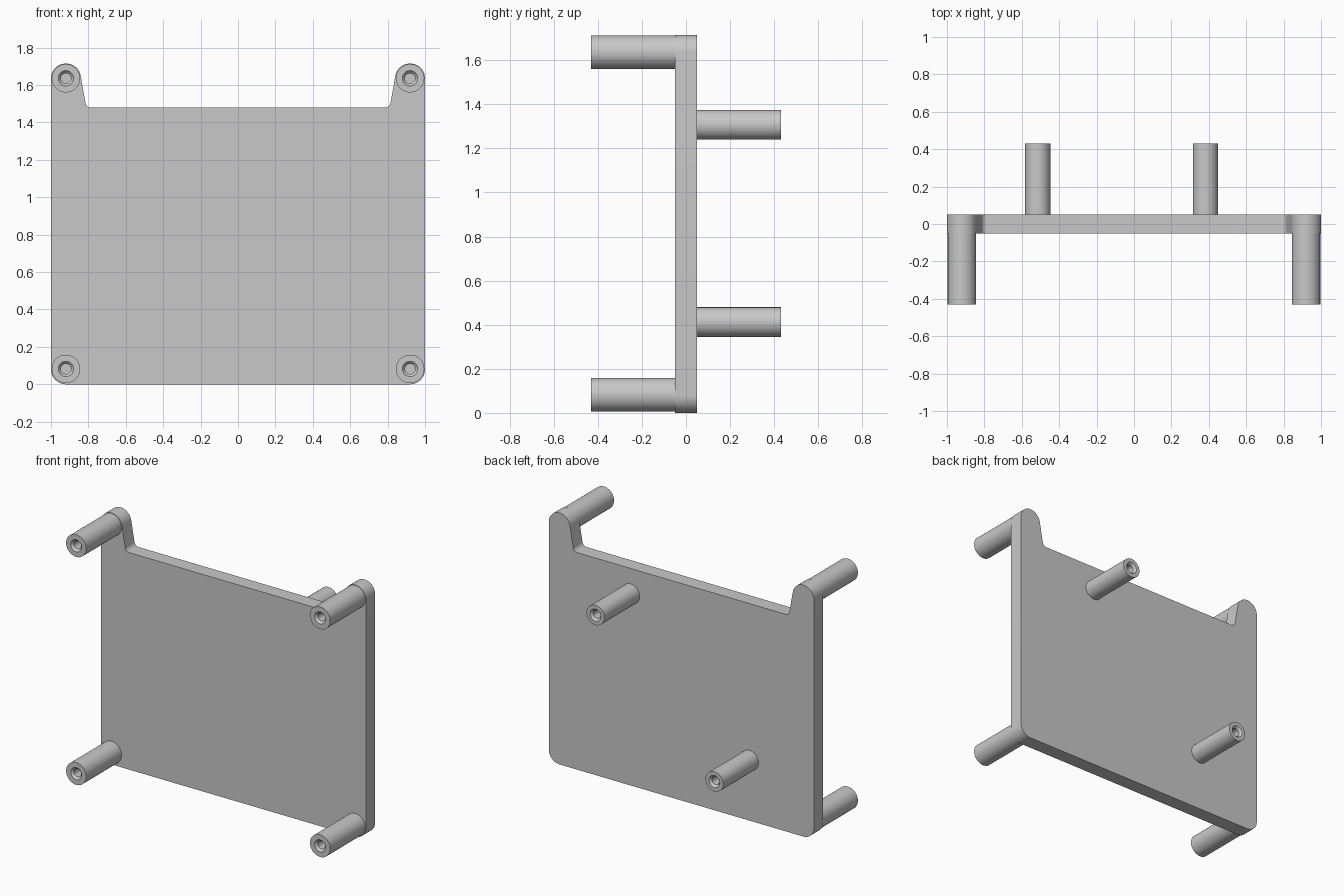
import bpy
import bmesh
from math import sin, cos, radians, tau

cube = bpy.data.objects.get("Cube")
if cube:
    bpy.data.objects.remove(cube, do_unlink=True)

grey = bpy.data.materials.new("light_grey")
grey.use_nodes = True
colour = (0.58, 0.58, 0.58, 1)
grey.diffuse_color = colour
grey.node_tree.nodes["Principled BSDF"].inputs["Base Color"].default_value = colour


def finish(bm, name):
    bmesh.ops.recalc_face_normals(bm, faces=bm.faces)
    mesh = bpy.data.meshes.new(name)
    bm.to_mesh(mesh)
    bm.free()
    mesh.materials.append(grey)
    obj = bpy.data.objects.new(name, mesh)
    bpy.context.collection.objects.link(obj)
    bpy.ops.object.select_all(action='DESELECT')
    obj.select_set(True)
    bpy.context.view_layer.objects.active = obj
    bpy.ops.object.shade_smooth_by_angle(angle=radians(30))
    return obj


def arc(x, z, r, start, end, steps=16):
    angles = [radians(start + (end - start) * i / steps) for i in range(steps + 1)]
    return [(x + r * cos(a), z + r * sin(a)) for a in angles]


# Plate: half outline mirrored, with rounded corners and two raised ears
corner_x, low_z, high_z, corner_r = 0.92, 0.08, 1.635, 0.08
half = (arc(corner_x, low_z, corner_r, -90, 0)
        + arc(corner_x, high_z, corner_r, 0, 170, 28)
        + arc(0.786, 1.51, 0.03, -10, -90, 8))
outline = half + [(-x, z) for x, z in reversed(half)]
bm = bmesh.new()
face = bm.faces.new([bm.verts.new((x, -0.05, z)) for x, z in outline])
extruded = bmesh.ops.extrude_face_region(bm, geom=[face], use_keep_orig=True)
moved = [v for v in extruded["geom"] if isinstance(v, bmesh.types.BMVert)]
bmesh.ops.translate(bm, verts=moved, vec=(0, 0.1, 0))
finish(bm, "plate")


# Standoff post: turned profile with a chamfered blind screw hole in its end
def post(name, x, z, radius, side, segments=48):
    tip = 0.43
    profile = [(radius, 0.03), (radius, tip), (0.041, tip),
               (0.027, tip - 0.015), (0.027, tip - 0.25)]
    bm = bmesh.new()
    rings = []
    for r, depth in profile:
        rings.append([bm.verts.new((x + r * cos(tau * i / segments), side * depth,
                                    z + r * sin(tau * i / segments)))
                      for i in range(segments)])
    for a, b in zip(rings, rings[1:]):
        for i in range(segments):
            j = (i + 1) % segments
            bm.faces.new((a[i], a[j], b[j], b[i]))
    bm.faces.new(rings[0])
    bm.faces.new(rings[-1])
    finish(bm, name)


# Front posts at the four corners
for side_name, sign in (("left", 1), ("right", -1)):
    for level, z in (("lower", 0.082), ("upper", 1.636)):
        post(f"front_post_{level}_{side_name}", sign * corner_x, z, 0.076, -1)

# Back posts set diagonally
post("back_post_upper_left", 0.382, 1.307, 0.0675, 1)
post("back_post_lower_right", -0.515, 0.412, 0.0675, 1)
